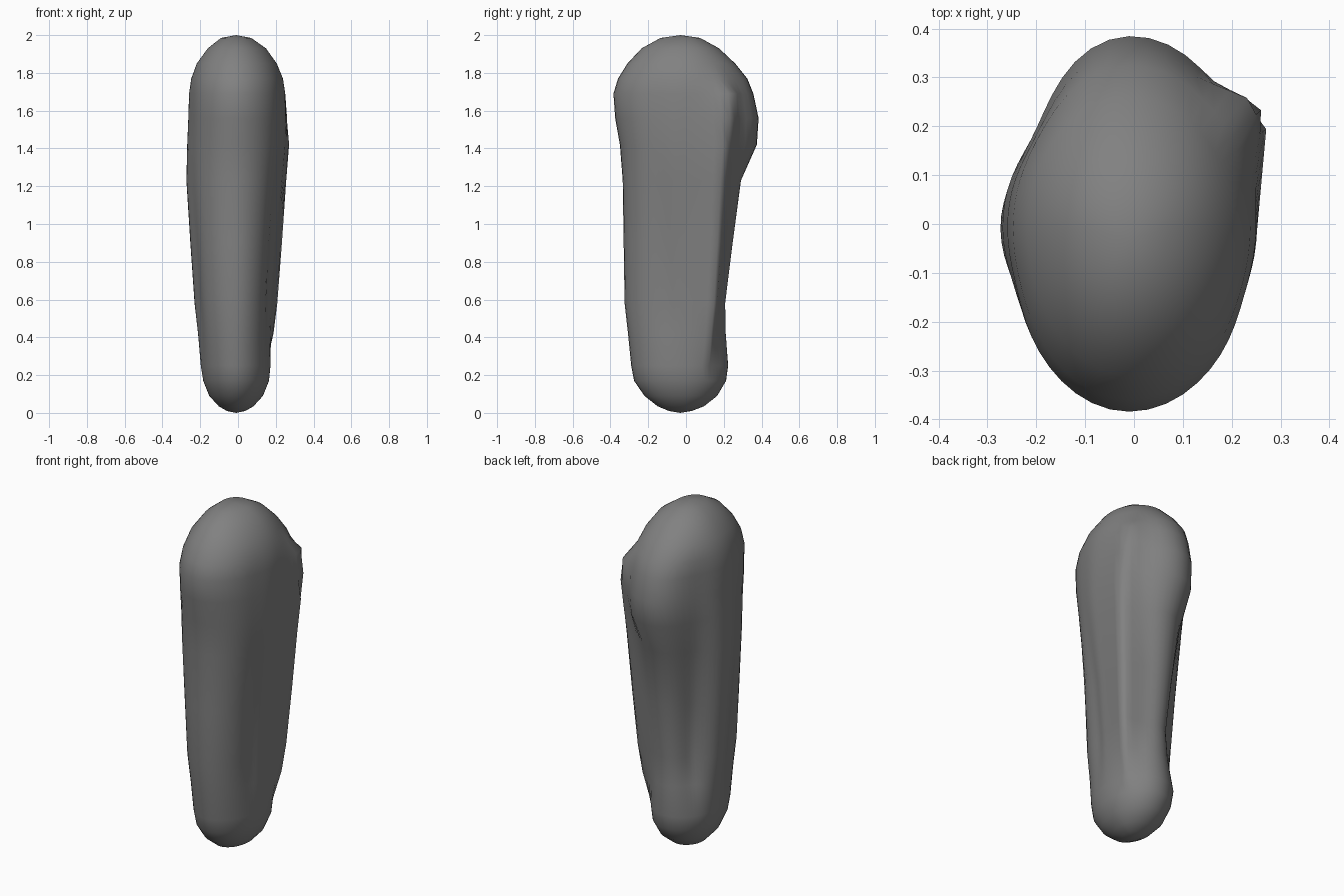
import bpy, bmesh
from math import cos, sin, radians, exp, hypot

if "Cube" in bpy.data.objects:
    bpy.data.objects.remove(bpy.data.objects["Cube"])

# Sections, top to bottom: height, left, right, front, back extents,
# back-right corner x and y (0 = none), back-left hollow depth
SECTIONS = [
    (1.985, -.090, .070, -.135, .075, 0, 0, 0),
    (1.93, -.160, .148, -.235, .175, 0, 0, 0),
    (1.85, -.218, .205, -.31, .26, 0, 0, 0),
    (1.77, -.248, .238, -.36, .325, 0, 0, .04),
    (1.69, -.260, .250, -.384, .358, .25, .25, .08),
    (1.56, -.264, .252, -.375, .386, .26, .24, .09),
    (1.42, -.270, .252, -.35, .377, .272, .21, .10),
    (1.23, -.275, .235, -.335, .293, .257, .20, .15),
    (0.90, -.255, .200, -.33, .250, .235, .18, .25),
    (0.58, -.233, .180, -.325, .210, .21, .16, .30),
    (0.42, -.213, .172, -.307, .212, .188, .135, .17),
    (0.25, -.197, .172, -.29, .223, 0, 0, 0),
    (0.17, -.184, .164, -.275, .212, 0, 0, 0),
    (0.09, -.152, .132, -.22, .165, 0, 0, 0),
    (0.035, -.102, .082, -.15, .095, 0, 0, 0),
    (0.01, -.058, .038, -.09, .03, 0, 0, 0),
]
CX, CY, SIDES = -.01, -.01, 60


def chord(c, s, p, q):
    """Distance from the centre to line p-q along direction (c, s)."""
    dx, dy = q[0] - p[0], q[1] - p[1]
    return (p[0] * dy - p[1] * dx) / (c * dy - s * dx)


def bump(a, centre, width):
    return exp(-((a - centre) / width) ** 2)


def section_point(section, i):
    """Quarter ellipses, a straight-sided back-right corner and shallow hollows."""
    z, left, right, front, back, kx, ky, hollow = section
    a = i * 360 / SIDES
    c, s = cos(radians(a)), sin(radians(a))
    rx = right - CX if c > 0 else CX - left
    ry = back - CY if s > 0 else CY - front
    r = 1 / hypot(c / rx, s / ry)
    if kx and a <= 90:
        corner = (kx - CX, ky - CY)
        before = s * corner[0] < c * corner[1]
        end = (rx, 0) if before else (0, ry)
        r = max(r, chord(c, s, corner, end))
    flank = bump(a, 208, 18) + bump(a, 330, 18)
    r *= 1 - hollow * (bump(a, 132, 24) + .3 * flank)
    return (CX + r * c, CY + r * s, z)


# Rounded limb, lofted through the sections
bm = bmesh.new()
rings = [[bm.verts.new(section_point(sec, i)) for i in range(SIDES)] for sec in SECTIONS]
for upper, lower in zip(rings, rings[1:]):
    for i in range(SIDES):
        j = (i + 1) % SIDES
        bm.faces.new((upper[i], lower[i], lower[j], upper[j]))

# Domed ends
for ring, z in ((rings[0], 2.0), (rings[-1], 0.0)):
    pole = bm.verts.new((CX, -.03, z))
    for i in range(SIDES):
        bm.faces.new((ring[i], ring[(i + 1) % SIDES], pole))
bmesh.ops.recalc_face_normals(bm, faces=bm.faces)
for f in bm.faces:
    f.smooth = True

mesh = bpy.data.meshes.new("limb")
bm.to_mesh(mesh)
bm.free()
limb = bpy.data.objects.new("limb", mesh)
bpy.context.collection.objects.link(limb)

# Dark grey
grey = bpy.data.materials.new("dark_grey")
grey.diffuse_color = (.22, .22, .22, 1)
grey.use_nodes = True
grey.node_tree.nodes["Principled BSDF"].inputs["Base Color"].default_value = grey.diffuse_color
mesh.materials.append(grey)
